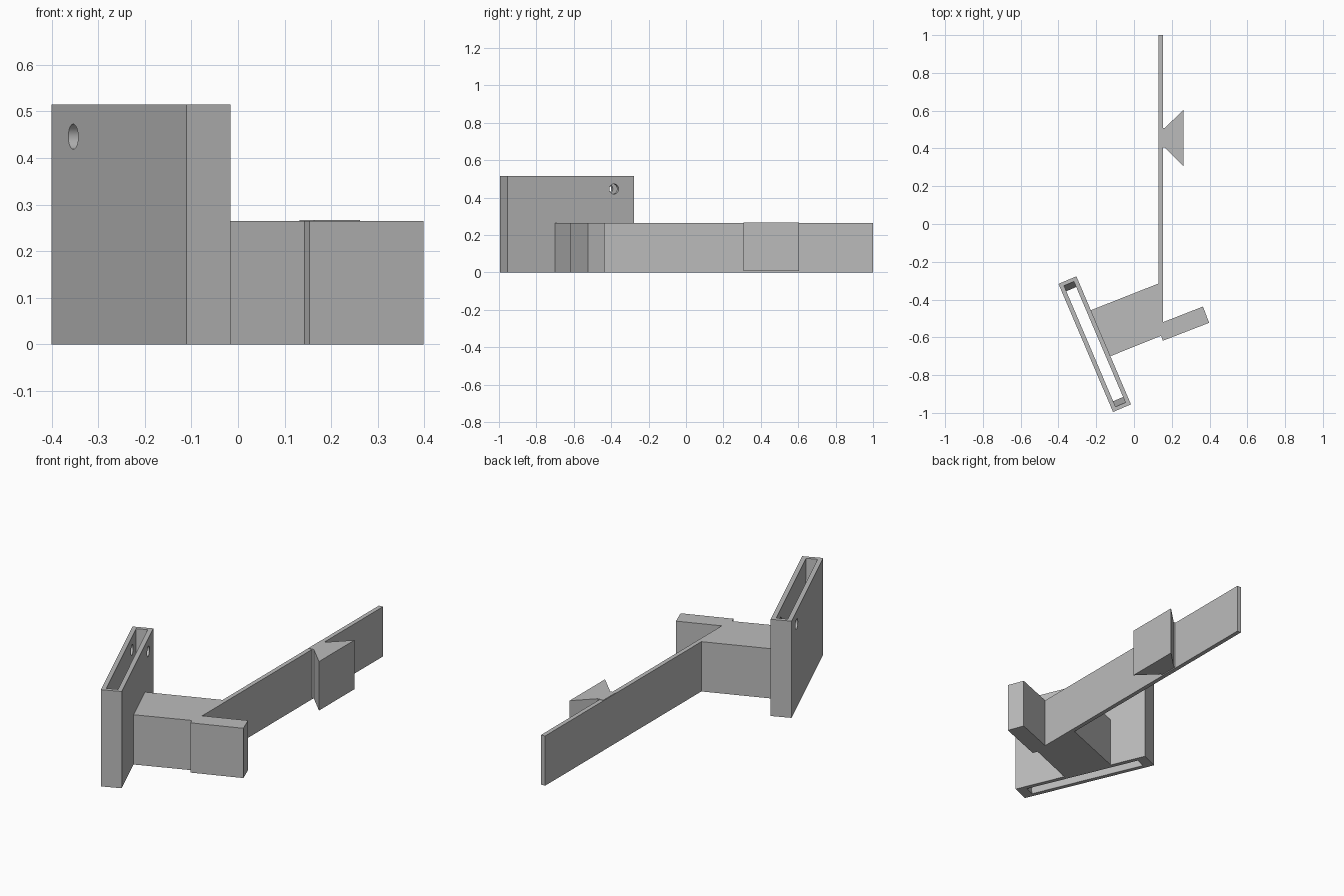
import bpy
import bmesh
import math
from mathutils import Matrix, Vector

cube = bpy.data.objects.get("Cube")
if cube:
    bpy.data.objects.remove(cube, do_unlink=True)

# Single plain grey
grey = bpy.data.materials.new("plain grey")
grey.use_nodes = True
grey.diffuse_color = (0.5, 0.5, 0.5, 1)
grey.node_tree.nodes["Principled BSDF"].inputs["Base Color"].default_value = (0.5, 0.5, 0.5, 1)


def make_object(name, bm):
    bmesh.ops.recalc_face_normals(bm, faces=bm.faces)
    mesh = bpy.data.meshes.new(name)
    bm.to_mesh(mesh)
    bm.free()
    mesh.materials.append(grey)
    obj = bpy.data.objects.new(name, mesh)
    bpy.context.collection.objects.link(obj)
    return obj


def prism(name, outline, bottom, top):
    """Extrude a plan outline upwards between two heights."""
    bm = bmesh.new()
    base = bm.faces.new([bm.verts.new((x, y, bottom)) for x, y in outline])
    result = bmesh.ops.extrude_face_region(bm, geom=[base])
    moved = [g for g in result["geom"] if isinstance(g, bmesh.types.BMVert)]
    bmesh.ops.translate(bm, verts=moved, vec=(0, 0, top - bottom))
    return make_object(name, bm)


# Sleeve: upright tube whose slot narrows in length towards the bottom
SLEEVE_HEIGHT = 0.515
along = Vector((0.392, -0.92, 0)).normalized()
across = Vector((-along.y, along.x, 0))
centre = Vector((-0.208, -0.636, 0))


def ring(bm, half_length, half_width, z):
    corners = ((-1, -1), (1, -1), (1, 1), (-1, 1))
    return [bm.verts.new(centre + along * half_length * a + across * half_width * b
                         + Vector((0, 0, z))) for a, b in corners]


bm = bmesh.new()
rings = [ring(bm, 0.3685, 0.0515, 0),
         ring(bm, 0.3685, 0.0515, SLEEVE_HEIGHT),
         ring(bm, 0.348, 0.0285, SLEEVE_HEIGHT),
         ring(bm, 0.3165, 0.0285, 0)]
for i, lower in enumerate(rings):
    upper = rings[(i + 1) % len(rings)]
    for j in range(4):
        k = (j + 1) % 4
        bm.faces.new((lower[j], lower[k], upper[k], upper[j]))
sleeve = make_object("sleeve", bm)

# Round pin hole through both sleeve walls
bm = bmesh.new()
bmesh.ops.create_cone(bm, cap_ends=True, segments=32, radius1=0.027, radius2=0.027, depth=0.3)
spot = centre - along * 0.251 + Vector((0, 0, 0.446))
turn = across.to_track_quat("Z", "Y").to_matrix().to_4x4()
bmesh.ops.transform(bm, matrix=Matrix.Translation(spot) @ turn, verts=bm.verts)
cutter = make_object("pin_hole_cutter", bm)
cutter.hide_render = True
hole = sleeve.modifiers.new("pin hole", "BOOLEAN")
hole.operation = "DIFFERENCE"
hole.solver = "EXACT"
hole.object = cutter
bpy.context.view_layer.objects.active = sleeve
sleeve.select_set(True)
bpy.ops.object.modifier_apply(modifier=hole.name)
bpy.data.objects.remove(cutter, do_unlink=True)
bpy.ops.object.shade_smooth_by_angle(angle=math.radians(30))

# Bracket: mounting block, long thin blade and short side tab in one outline
prism("bracket", [
    (-0.235, -0.459), (0.13, -0.315), (0.13, 1.0), (0.153, 1.0),
    (0.153, -0.52), (0.365, -0.437), (0.398, -0.523), (0.153, -0.618),
    (0.143, -0.592), (-0.135, -0.704)], 0, 0.265)

# Dovetail wedge on the side of the blade
prism("dovetail_wedge", [
    (0.132, 0.508), (0.163, 0.508), (0.262, 0.605),
    (0.262, 0.307), (0.163, 0.405), (0.132, 0.405)], 0.006, 0.267)
